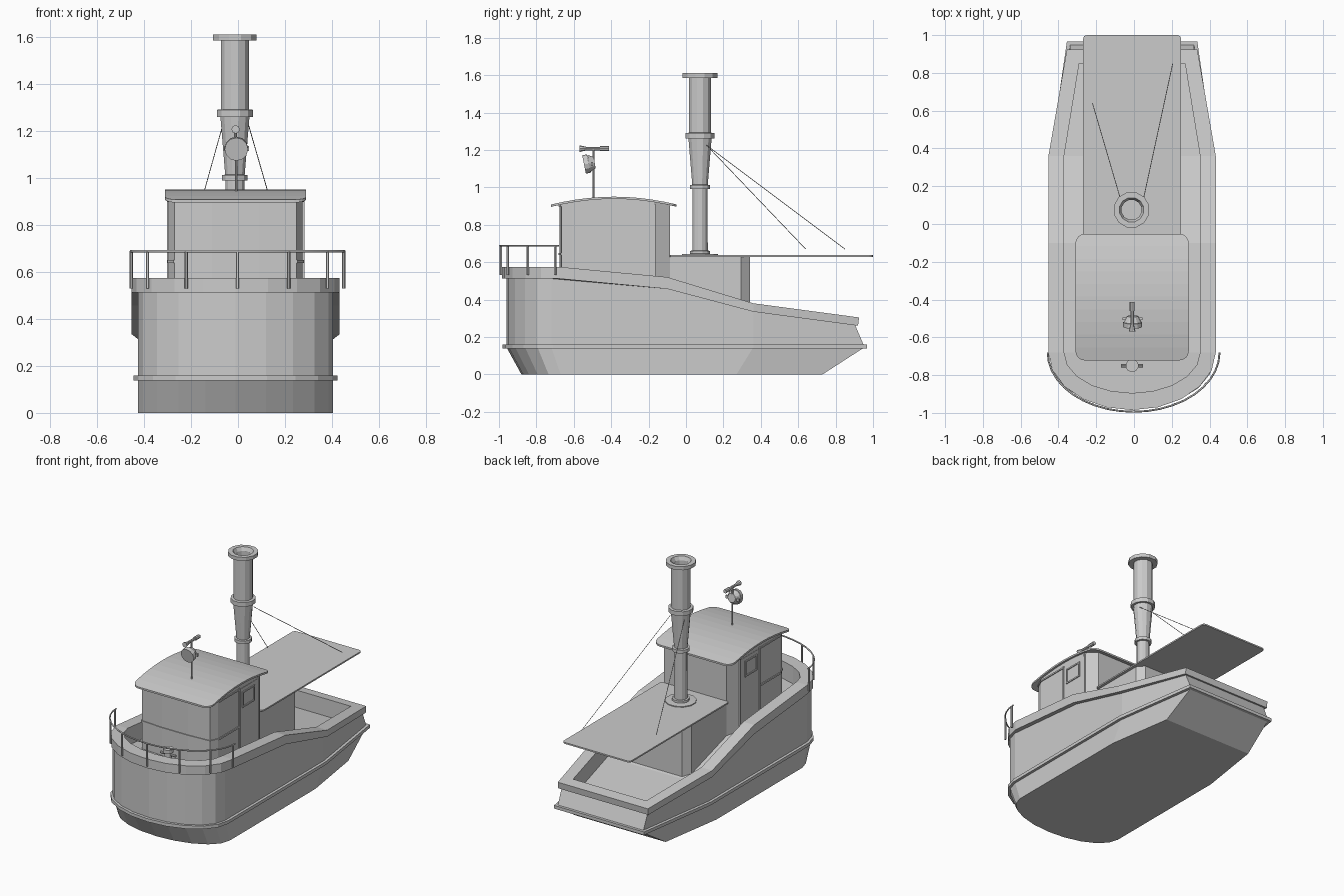
import bpy, bmesh
from math import sin, cos, pi
from mathutils import Vector

if "Cube" in bpy.data.objects:
    bpy.data.objects.remove(bpy.data.objects["Cube"])

CX = -0.01   # centreline of the boat


def finish(name, bm):
    bmesh.ops.recalc_face_normals(bm, faces=bm.faces[:])
    me = bpy.data.meshes.new(name)
    bm.to_mesh(me)
    bm.free()
    ob = bpy.data.objects.new(name, me)
    bpy.context.collection.objects.link(ob)
    return ob


def loft(name, rings, cap=None, wrap=False):
    """Skin closed rings; cap 'flat' = ngons, 'pairs' = strips across the mirrored outline."""
    bm = bmesh.new()
    vs = [[bm.verts.new(p) for p in r] for r in rings]
    n = len(vs[0])
    pairs = list(zip(vs, vs[1:])) + ([(vs[-1], vs[0])] if wrap else [])
    for a, b in pairs:
        for i in range(n):
            j = (i + 1) % n
            bm.faces.new((a[i], a[j], b[j], b[i]))
    for r in (vs[0], vs[-1]):
        if cap == 'flat':
            bm.faces.new(r)
        elif cap == 'pairs':
            for i in range(n // 2):
                q = [r[i], r[i + 1], r[n - 2 - i], r[n - 1 - i]]
                bm.faces.new(list(dict.fromkeys(q)))
    return finish(name, bm)


def lathe(name, x, y, profile, n=12):
    return loft(name, [[(x + r * cos(2 * pi * (i + .5) / n), y + r * sin(2 * pi * (i + .5) / n), z)
                        for i in range(n)] for r, z in profile], cap='flat')


def rod(name, p, q, r1, r2=None, n=8):
    p, q = Vector(p), Vector(q)
    rot = Vector((0, 0, 1)).rotation_difference(q - p)
    rings = []
    for c, r in ((p, r1), (q, r1 if r2 is None else r2)):
        rings.append([c + rot @ Vector((r * cos(2 * pi * i / n), r * sin(2 * pi * i / n), 0))
                      for i in range(n)])
    return loft(name, rings, cap='flat')


def box(name, x0, x1, y0, y1, z0, z1):
    o = ((x0, y0), (x1, y0), (x1, y1), (x0, y1))
    return loft(name, [[(x, y, z) for x, y in o] for z in (z0, z1)], cap='flat')


def mirrored(half):
    """Half outline (x offset, y) on the right side -> full outline."""
    return [(CX + x, y) for x, y in half] + [(CX - x, y) for x, y in reversed(half)]


def prism(name, outline, z0, z1, cuts=(), dz=None):
    """Extruded outline; cuts across y let top (z0 number) or both ends follow a roof curve."""
    bm = bmesh.new()
    f = bm.faces.new([bm.verts.new((x, y, 0)) for x, y in outline])
    for y in cuts:
        bmesh.ops.bisect_plane(bm, geom=bm.verts[:] + bm.edges[:] + bm.faces[:],
                               plane_co=(0, y, 0), plane_no=(0, 1, 0))
    base = bm.verts[:]
    up = bmesh.ops.extrude_face_region(bm, geom=bm.faces[:], use_keep_orig=True)
    top = [g for g in up['geom'] if isinstance(g, bmesh.types.BMVert)]
    for v in base:
        v.co.z = z0(v.co.y) if callable(z0) else z0
    for v in top:
        v.co.z = z1(v.co.y) if callable(z1) else z1
    return finish(name, bm)


def rounded_rect(hx, y0, y1, r, n=4):
    half = [(hx - r + r * sin(pi / 2 * i / n), y0 + r - r * cos(pi / 2 * i / n)) for i in range(n + 1)]
    half += [(hx - r + r * cos(pi / 2 * i / n), y1 - r + r * sin(pi / 2 * i / n)) for i in range(n + 1)]
    return mirrored(half)


# ---- hull outlines: straight sides, elliptical bow, tapered stern
def sheer(y):
    pts = [(-2, .575), (-.68, .575), (-.1, .52), (.36, .38), (.92, .305), (2, .16)]
    for (a, za), (b, zb) in zip(pts, pts[1:]):
        if y <= b:
            return za + (zb - za) * (y - a) / (b - a)


def bow_point(t, hw, corner, bow):
    return CX + hw * cos(t), corner + (bow - corner) * sin(t)


def outline(hw, corner, bow, knuckle, stern, hs, z):
    o = [(CX + hs, stern), (CX + hw, knuckle), (CX + hw, -.1)]
    o += [bow_point(pi * i / 10, hw, corner, bow) for i in range(11)]
    o += [(CX - hw, -.1), (CX - hw, knuckle), (CX - hs, stern)]
    return [(x, y, z(y) if callable(z) else z) for x, y in o]


def strip_depth(y):
    return sheer(y) - (.063 if y < .3 else .045)


loft("hull", [
    outline(.415, -.67, -.88, .27, .73, .345, 0),
    outline(.415, -.72, -.96, .36, .955, .327, .145),
    outline(.415, -.72, -.96, .36, .905, .33, strip_depth),
    outline(.443, -.68, -.985, .36, .92, .345, strip_depth),
    outline(.443, -.68, -.985, .36, .925, .345, sheer),
    outline(.36, -.68, -.895, .36, .85, .28, sheer),
    outline(.36, -.68, -.895, .36, .85, .28, lambda y: sheer(y) - .12)], cap='pairs')

# rubbing strake along the chine
inner = (.40, -.71, -.95, .36, .94, .31)
outer = (.434, -.71, -.98, .36, .967, .345)
loft("rubbing_strake", [outline(*inner, .138), outline(*outer, .138),
                        outline(*outer, .16), outline(*inner, .16)], wrap=True)


# ---- wheelhouse with curved roof
def roof(y):
    return .95 - .042 * ((y + .385) / .335) ** 2


cuts = [-.72 + .067 * i for i in range(1, 10)]
house = mirrored([(.10, -.675), (.26, -.665), (.285, -.61), (.285, -.17), (.24, -.085)])
prism("wheelhouse", house, .30, lambda y: roof(y) - .006, cuts)
prism("wheelhouse_roof", rounded_rect(.30, -.722, -.052, .05), lambda y: roof(y) - .012, roof, cuts)
for z, h in ((.638, .012), (.897, .01)):
    band = mirrored([(.10, -.681), (.264, -.67), (.291, -.61), (.291, -.385)])
    prism("wheelhouse_trim", band, z, z + h)

# doors with framed windows, both sides
for s in (-1, 1):
    def side(name, d0, d1, y0, y1, z0, z1):
        a, b = sorted((CX + s * d0, CX + s * d1))
        box(name, a, b, y0, y1, z0, z1)
    for y in (-.385, -.172):
        side("door_post", .28, .292, y, y + .008, .40, .91)
    side("door", .28, .287, -.377, -.172, .40, .90)
    for y in (-.35, -.228):
        side("window_upright", .28, .293, y, y + .01, .765, .875)
    for z in (.765, .865):
        side("window_rail", .28, .293, -.35, -.218, z, z + .01)

# ---- deckhouse and long flat canopy
prism("deckhouse", mirrored([(.24, -.2), (.24, .295), (.20, .342)]), .20, .63)
prism("canopy", rounded_rect(.26, -.09, 1.0, .02, 2), .627, .637)

# ---- funnel
lathe("funnel", CX - .003, .075, [
    (.10, .635), (.10, .643), (.055, .645), (.055, .66), (.043, .662), (.041, .99), (.056, .99),
    (.056, 1.012), (.043, 1.014), (.064, 1.26), (.08, 1.26), (.08, 1.29), (.062, 1.292),
    (.062, 1.585), (.096, 1.585), (.096, 1.61), (.066, 1.61), (.054, 1.585), (.054, 1.32)])
rod("stay_right", (.045, .11, 1.225), (.205, .85, .67), .002, n=4)
rod("stay_left", (-.065, .11, 1.225), (-.22, .64, .67), .002, n=4)

# ---- searchlight and horn on the roof
rod("light_pole", (CX + .003, -.495, .93), (CX + .003, -.495, 1.17), .005)
rod("searchlight_rim", (-.007, -.545, 1.122), (-.007, -.52, 1.127), .05, n=12)
rod("searchlight_body", (-.007, -.52, 1.127), (-.007, -.488, 1.132), .047, .03, n=12)
box("light_bracket", -.06, .046, -.508, -.496, 1.115, 1.135)
rod("horn_stem", (CX, -.495, 1.16), (CX, -.495, 1.205), .006)
rod("horn_bell", (CX, -.57, 1.207), (CX, -.53, 1.207), .018, .009)
rod("horn_tube", (CX, -.53, 1.207), (CX, -.46, 1.207), .009, .009)
rod("horn_back", (CX, -.46, 1.207), (CX, -.412, 1.207), .013)

# ---- bollard on the foredeck
lathe("bollard", CX, -.75, [(.035, .45), (.025, .46), (.025, .53), (.034, .535), (.034, .56)])
rod("bollard_bar", (CX - .058, -.75, .52), (CX + .058, -.75, .52), .009)

# ---- bow railing
cu = bpy.data.curves.new("bow_rail", 'CURVE')
cu.dimensions = '3D'
cu.bevel_depth = .005
cu.bevel_resolution = 1
sp = cu.splines.new('POLY')
sp.points.add(20)
for i, p in enumerate(sp.points):
    x, y = bow_point(pi * i / 20, .455, -.68, -.994)
    p.co = (x + .008, y, .688, 1)
tmp = bpy.data.objects.new("tmp", cu)
bpy.context.collection.objects.link(tmp)
bpy.context.view_layer.update()
me = bpy.data.meshes.new_from_object(tmp.evaluated_get(bpy.context.evaluated_depsgraph_get()))
bpy.data.objects.remove(tmp)
bpy.context.collection.objects.link(bpy.data.objects.new("bow_rail", me))
for i in range(7):
    t = .06 + (pi - .12) * i / 6
    x, y = bow_point(t, .453, -.68, -.991)
    rod("rail_post", (x + .008, y, .53), (x + .008, y, .688), .007, n=6)
